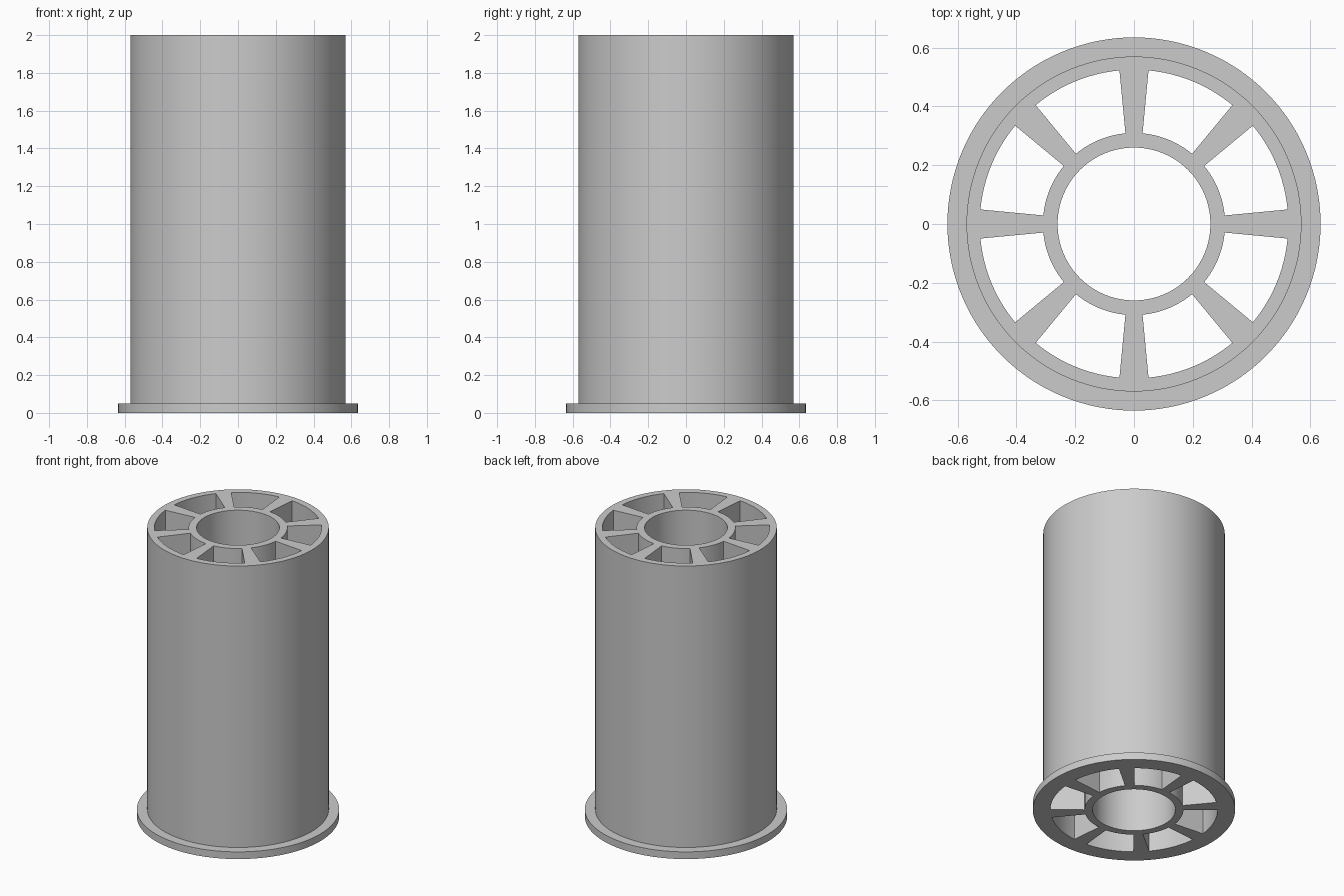
import bpy
import bmesh
import math

cube = bpy.data.objects.get("Cube")
if cube:
    bpy.data.objects.remove(cube, do_unlink=True)

HEIGHT, FLANGE_HEIGHT = 2.0, 0.05
# bore, hub outside, wall inside, wall outside, flange rim
RADII = [0.26, 0.31, 0.525, 0.57, 0.635]
SPOKES = 8
SPOKE_HALF = math.radians(5.4)
SPOKE_STEPS, WINDOW_STEPS = 4, 12

# Angles around the ring, each with a flag telling whether a spoke starts there
pitch = 2 * math.pi / SPOKES
slices = []
for s in range(SPOKES):
    start = s * pitch - SPOKE_HALF
    for i in range(SPOKE_STEPS):
        slices.append((start + 2 * SPOKE_HALF * i / SPOKE_STEPS, True))
    for i in range(WINDOW_STEPS):
        gap = pitch - 2 * SPOKE_HALF
        slices.append((start + 2 * SPOKE_HALF + gap * i / WINDOW_STEPS, False))

# Flat base plan: rings joined by spokes, with open windows between
bm = bmesh.new()
grid = [[bm.verts.new((r * math.cos(a), r * math.sin(a), 0)) for r in RADII]
        for a, _ in slices]
plan = []
for i, (_, is_spoke) in enumerate(slices):
    here, after = grid[i], grid[(i + 1) % len(grid)]
    for ring in range(len(RADII) - 1):
        if ring == 1 and not is_spoke:
            continue
        plan.append(bm.faces.new((here[ring], here[ring + 1],
                                  after[ring + 1], after[ring])))


def raise_faces(faces, height, keep):
    """Extrude faces upward and return the new top faces."""
    result = bmesh.ops.extrude_face_region(bm, geom=faces, use_keep_orig=keep)
    verts = [g for g in result["geom"] if isinstance(g, bmesh.types.BMVert)]
    bmesh.ops.translate(bm, verts=verts, vec=(0, 0, height))
    return [g for g in result["geom"] if isinstance(g, bmesh.types.BMFace)]


# Flange thickness first, then the tall tube inside the flange rim
top = raise_faces(plan, FLANGE_HEIGHT, True)
middle = (RADII[3] + RADII[4]) / 2 - 0.01
tube = [f for f in top if f.calc_center_median().xy.length < middle]
raise_faces(tube, HEIGHT - FLANGE_HEIGHT, False)
bmesh.ops.recalc_face_normals(bm, faces=bm.faces)

mesh = bpy.data.meshes.new("flanged_spool")
bm.to_mesh(mesh)
bm.free()
spool = bpy.data.objects.new("flanged_spool", mesh)
bpy.context.collection.objects.link(spool)

# Plain grey material
grey = bpy.data.materials.new("light_grey")
grey.use_nodes = True
colour = (0.6, 0.6, 0.6, 1)
grey.diffuse_color = colour
grey.node_tree.nodes["Principled BSDF"].inputs["Base Color"].default_value = colour
mesh.materials.append(grey)

bpy.ops.object.select_all(action="DESELECT")
spool.select_set(True)
bpy.context.view_layer.objects.active = spool
bpy.ops.object.shade_smooth_by_angle(angle=math.radians(30))
